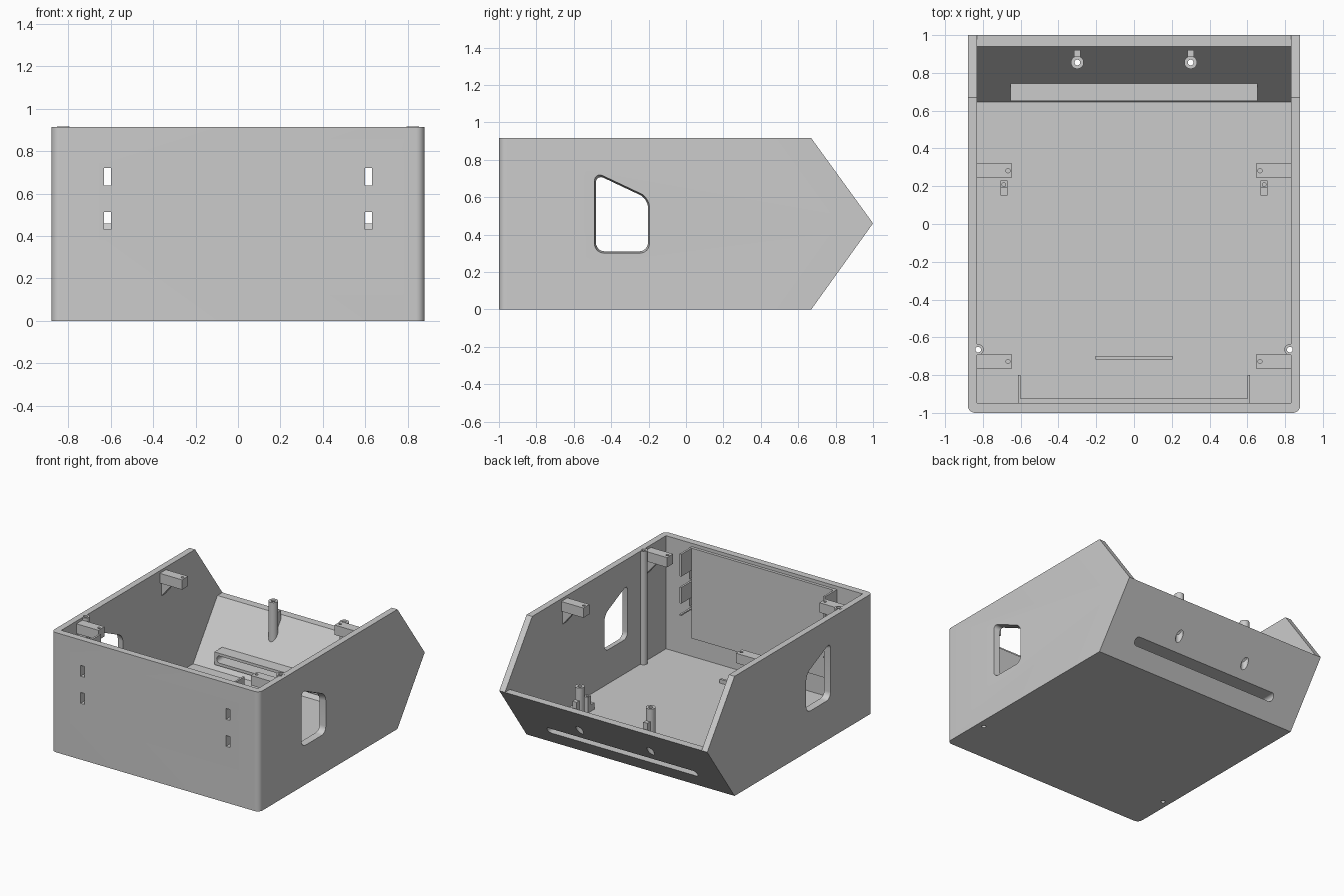
import bpy, bmesh, math
from mathutils import Vector

old = bpy.data.objects.get("Cube")
if old:
    bpy.data.objects.remove(old, do_unlink=True)

grey = bpy.data.materials.new("light_grey")
grey.use_nodes = True
color = (0.6, 0.6, 0.6, 1)
grey.diffuse_color = color
grey.node_tree.nodes["Principled BSDF"].inputs["Base Color"].default_value = color


def finish(name, bm):
    bmesh.ops.recalc_face_normals(bm, faces=bm.faces)
    mesh = bpy.data.meshes.new(name)
    bm.to_mesh(mesh)
    bm.free()
    mesh.materials.append(grey)
    obj = bpy.data.objects.new(name, mesh)
    bpy.context.collection.objects.link(obj)
    return obj


def prism(name, pts, axis, a, b, round_by=0, keep=lambda v: True, end_scale=1):
    """Extrude a profile along x or y; optionally round its long edges and taper side a."""
    place = (lambda p, t: (t, p[0], p[1])) if axis == "x" else (lambda p, t: (p[0], t, p[1]))
    k = 0 if axis == "x" else 1
    bm = bmesh.new()
    lo = [bm.verts.new(place(p, a)) for p in pts]
    hi = [bm.verts.new(place(p, b)) for p in pts]
    bm.faces.new(lo)
    bm.faces.new(hi)
    for i in range(len(pts)):
        j = (i + 1) % len(pts)
        bm.faces.new((lo[i], lo[j], hi[j], hi[i]))
    if round_by:
        edges = [e for e in bm.edges
                 if abs(e.verts[0].co[k] - e.verts[1].co[k]) > 1e-4 and keep(e.verts[0].co)]
        bmesh.ops.bevel(bm, geom=edges, offset=round_by, segments=8, profile=0.5, affect="EDGES")
    if end_scale != 1:
        ends = [v for v in bm.verts if abs(v.co[k] - a) < 1e-4]
        mid = sum((v.co for v in ends), Vector()) / len(ends)
        for v in ends:
            v.co = mid + (v.co - mid) * end_scale
    return finish(name, bm)


def box(name, x, y, z):
    x = sorted(x)
    return prism(name, [(y[0], z[0]), (y[1], z[0]), (y[1], z[1]), (y[0], z[1])], "x", *x)


def rod(name, x, y, r, z0, z1, foot=None):
    bm = bmesh.new()
    bmesh.ops.create_cone(bm, cap_ends=True, segments=32, radius1=r, radius2=r, depth=1)
    for v in bm.verts:
        low = v.co.z < 0
        v.co.x += x
        v.co.y += y
        v.co.z = (foot(v.co.y) if foot else z0) if low else z1
    return finish(name, bm)


def cut(cutter, *targets):
    for obj in targets:
        mod = obj.modifiers.new("cut", "BOOLEAN")
        mod.operation = "DIFFERENCE"
        mod.solver = "EXACT"
        mod.object = cutter
        bpy.context.view_layer.objects.active = obj
        bpy.ops.object.modifier_apply(modifier=mod.name)
    bpy.data.objects.remove(cutter, do_unlink=True)


FLOOR, TOP, MID = 0.05, 0.915, 0.46


def inner_slope(y):
    return FLOOR + (y - 0.646) * (MID - FLOOR) / 0.294


# Outer shell with rounded front corners, open top and open upper back
outline = [(-1, 0), (0.67, 0), (1, MID), (0.67, TOP), (-1, TOP)]
shell = prism("shell", outline, "x", -0.88, 0.88)
bm = bmesh.new()
bm.from_mesh(shell.data)
corners = [e for e in bm.edges if all(v.co.y < -0.99 for v in e.verts)
           and abs(e.verts[0].co.z - e.verts[1].co.z) > 0.5]
bmesh.ops.bevel(bm, geom=corners, offset=0.04, segments=8, profile=0.5, affect="EDGES")
bm.to_mesh(shell.data)
bm.free()
cavity = [(-0.947, FLOOR), (0.646, FLOOR), (0.94, MID), (1.2, MID), (1.2, 1.2), (-0.947, 1.2)]
cut(prism("cavity_cutter", cavity, "x", -0.832, 0.832), shell)

# Ledge and long rounded slot through the sloping back
ledge = prism("slot_ledge", [(0.65, 0.09), (0.70, 0.09), (0.765, 0.187), (0.65, 0.187)],
              "x", -0.655, 0.655)
slot = [(-0.635, 0.112), (0.635, 0.112), (0.635, 0.166), (-0.635, 0.166)]
cut(prism("slot_cutter", slot, "y", 0.5, 0.98, 0.026), shell, ledge)

# Raised panel on the front wall and low rib on the floor
box("front_inner_panel", (-0.6, 0.6), (-0.96, -0.925), (0.2, 0.89))
box("floor_rib", (-0.205, 0.205), (-0.718, -0.70), (0.04, 0.08))

window = [(-0.49, 0.30), (-0.195, 0.30), (-0.195, 0.598), (-0.49, 0.737)]
for side, label in ((-1, "right"), (1, "left")):
    # Side window, wider on the outside
    cut(prism("window_cutter", window, "x", side * 0.80, side * 0.885, 0.05, end_scale=0.91), shell)

    # Fin beside the panel, with strap slots through it and the front wall
    fin = box(f"{label}_fin", (side * 0.6, side * 0.615), (-0.96, -0.8), (0.42, 0.89))
    for z in (0.43, 0.637):
        cut(box("strap_cutter", (side * 0.599, side * 0.632), (-1.1, -0.7), (z, z + 0.083)),
            shell, fin)

    # Tall screw column sunk into the side wall
    column = rod(f"{label}_column", side * 0.825, -0.665, 0.029, 0.03, TOP + 0.001)
    cut(rod("column_hole", side * 0.825, -0.665, 0.015, -0.1, 1.1), shell, column)

    # Back post standing on the slope, with rear rib
    post = rod(f"{label}_back_post", side * 0.3, 0.855, 0.034, 0, 0.595,
               lambda y: inner_slope(y) - 0.02)
    cut(rod("counterbore", side * 0.3, 0.855, 0.027, 0.1, 0.33), shell)
    cut(rod("post_hole", side * 0.3, 0.855, 0.015, 0, 1), shell, post)
    box_x = sorted((side * 0.3 - 0.018, side * 0.3 + 0.018))
    prism(f"{label}_post_rib", [(0.875, 0.34), (0.92, 0.41), (0.92, 0.5), (0.875, 0.5)],
          "x", *box_x)

    # Lid brackets on the side wall with a wedge below
    for y, where in ((-0.728, "front"), (0.282, "back")):
        arm = box(f"{label}_{where}_bracket", (side * 0.645, side * 0.845),
                  (y - 0.037, y + 0.037), (0.82, 0.895))
        cut(rod("screw_hole", side * 0.667, y, 0.011, 0.83, 1), arm)
        prism(f"{label}_{where}_bracket_wedge",
              [(side * 0.74, 0.825), (side * 0.845, 0.825), (side * 0.845, 0.70)],
              "y", y - 0.02, y + 0.02)

    # Small stepped clip on the floor
    clip = prism(f"{label}_floor_clip",
                 [(0.15, 0.04), (0.23, 0.04), (0.23, 0.17), (0.19, 0.17), (0.19, 0.1), (0.15, 0.1)],
                 "x", *sorted((side * 0.67, side * 0.708)))
    cut(rod("clip_hole", side * 0.689, 0.209, 0.01, 0.1, 1), clip)

# Smooth round parts, keep hard edges
bpy.ops.object.select_all(action="DESELECT")
for obj in bpy.context.collection.objects:
    if obj.type == "MESH" and obj.data.materials and obj.data.materials[0] == grey:
        obj.select_set(True)
        bpy.context.view_layer.objects.active = obj
bpy.ops.object.shade_smooth_by_angle(angle=math.radians(30))
